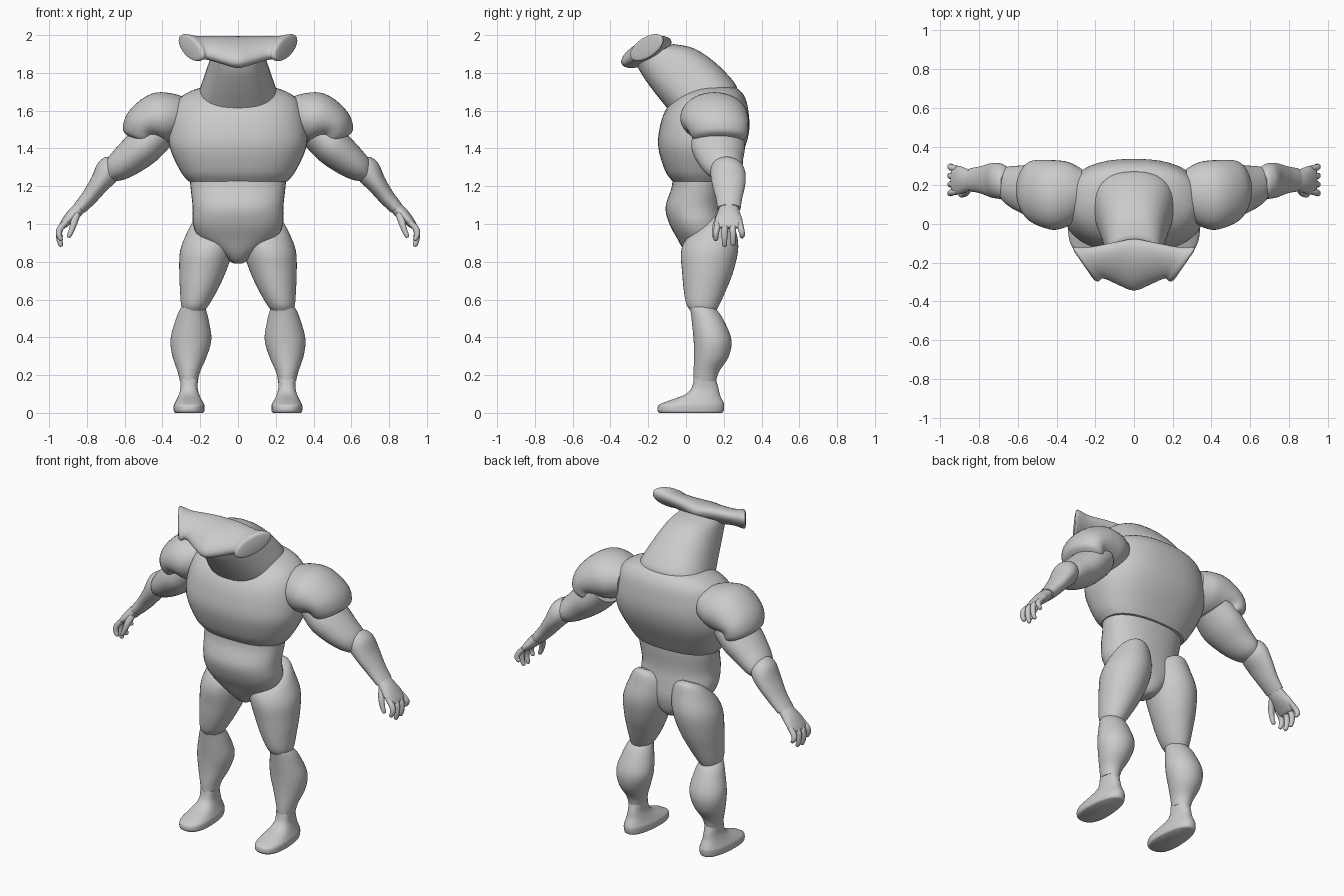
import bpy, bmesh, math
from mathutils import Vector, Matrix

X, Y, Z = Vector((1, 0, 0)), Vector((0, 1, 0)), Vector((0, 0, 1))


def spline(rings, steps):
    """Catmull-Rom interpolation through all ring parameters."""
    out = []
    last = len(rings) - 1
    for i in range(last):
        p0, p1, p2, p3 = (rings[min(max(j, 0), last)] for j in (i - 1, i, i + 1, i + 2))
        for s in range(steps):
            t = s / steps
            out.append([0.5 * (2 * b + (c - a) * t + (2 * a - 5 * b + 4 * c - d) * t * t
                               + (3 * b - a - 3 * c + d) * t ** 3)
                        for a, b, c, d in zip(p0, p1, p2, p3)])
    out.append(list(rings[-1]))
    return out


def loft(name, rings, u, v, axis, power=2.0, n=40, steps=5, taper=0.0, mirror=False):
    """Skin through rings (x, y, z, radius_u, radius_v, tilt, shear)."""
    rings = [tuple(r) + (0,) * (7 - len(r)) for r in rings]
    bm = bmesh.new()
    loops = []
    for x, y, z, a, b, tilt, shear in spline(rings, steps):
        rot = Matrix.Rotation(tilt, 3, axis)
        loop = []
        for k in range(n):
            t = 2 * math.pi * k / n
            c, s = math.cos(t), math.sin(t)
            c = math.copysign(abs(c) ** (2 / power), c)
            s = math.copysign(abs(s) ** (2 / power), s)
            off = rot @ (u * (a * c * (1 - taper * s)) + v * (b * s))
            off.x += shear * off.y
            loop.append(bm.verts.new(Vector((x, y, z)) + off))
        loops.append(loop)
    for l0, l1 in zip(loops, loops[1:]):
        for k in range(n):
            m = (k + 1) % n
            bm.faces.new((l0[k], l0[m], l1[m], l1[k]))
    bm.faces.new(loops[0])
    bm.faces.new(loops[-1])
    bmesh.ops.recalc_face_normals(bm, faces=bm.faces)
    mesh = bpy.data.meshes.new(name)
    bm.to_mesh(mesh)
    bm.free()
    mesh.shade_smooth()
    mesh.set_sharp_from_angle(angle=math.radians(45))
    ob = bpy.data.objects.new(name, mesh)
    bpy.context.collection.objects.link(ob)
    if mirror:
        ob.modifiers.new("mirror", 'MIRROR').use_mirror_merge = False
    return ob


def upright(name, rings, **kw):      # rings lie flat, tilted around x
    return loft(name, rings, X, Y, 'X', **kw)


def limb(name, rings, **kw):         # rings across the arm, tilted around y
    return loft(name, rings, Y, Z, 'Y', mirror=True, **kw)


# Torso
upright("chest", [
    (0, .075, 1.225, .262, .145), (0, .07, 1.28, .305, .18), (0, .082, 1.4, .36, .228),
    (0, .097, 1.5, .365, .238), (0, .11, 1.6, .345, .22), (0, .13, 1.67, .305, .182),
    (0, .15, 1.715, .22, .125), (0, .15, 1.73, .12, .07)], power=2.4)
upright("abdomen", [
    (0, .07, 1.3, .26, .14), (0, .065, 1.2, .252, .14), (0, .045, 1.09, .24, .153),
    (0, .06, 1.0, .238, .148), (0, .085, .92, .2, .13), (0, .1, .84, .09, .1),
    (0, .105, .80, .04, .065), (0, .105, .79, .015, .03)], power=2.25)

# Neck, leaning forward into the head
upright("neck", [
    (0, .1, 1.62, .195, .185, .4), (0, .09, 1.665, .212, .187, .44),
    (0, -.005, 1.775, .178, .18, .44), (0, -.095, 1.86, .148, .155, .46),
    (0, -.165, 1.9, .13, .11, .5)], power=2.4)

# Wide hammer-shaped head with slanted ends
half = [(.09, -.203, 1.922, .122, .052, .5, .05), (.19, -.2, 1.933, .092, .046, .55, .4),
        (.24, -.207, 1.934, .1, .052, .6, .69), (.256, -.21, 1.934, .096, .049, .6, .69),
        (.262, -.21, 1.934, .075, .036, .6, .69)]
left = [(-x, y, z, a, b, t, -s) for x, y, z, a, b, t, s in reversed(half)]
loft("head", left + [(0, -.21, 1.91, .145, .062, .45, 0)] + half, Y, Z, 'X')

# Legs
upright("thigh", [
    (.15, .16, 1.04, .05, .05, .4), (.145, .145, 1.01, .09, .10, .4),
    (.147, .125, .95, .124, .138, .3), (.167, .125, .86, .139, .153, .12),
    (.187, .115, .75, .124, .136), (.208, .1, .65, .099, .112),
    (.228, .09, .57, .073, .086), (.236, .095, .53, .05, .06)], mirror=True)
upright("calf", [
    (.212, .035, .61, .022, .022), (.222, .055, .59, .045, .045), (.238, .09, .55, .068, .068),
    (.243, .115, .49, .088, .085), (.249, .14, .39, .108, .1), (.256, .135, .3, .091, .092),
    (.26, .108, .22, .06, .068), (.26, .1, .17, .048, .06)], mirror=True)
upright("foot", [
    (.259, .1, .18, .046, .058), (.259, .1, .13, .045, .072), (.259, .085, .095, .054, .095),
    (.259, .052, .065, .068, .142), (.259, .03, .043, .079, .172), (.259, .025, .02, .08, .176),
    (.259, .025, .006, .078, .172), (.259, .025, 0, .072, .165)],
    power=2.4, taper=.14, mirror=True)

# Arms
limb("shoulder", [
    (.27, .165, 1.57, .12, .095, 0), (.34, .155, 1.566, .165, .125, .05),
    (.42, .15, 1.56, .18, .135, .3), (.505, .165, 1.52, .165, .105, .8),
    (.522, .175, 1.465, .145, .096, 1.15), (.515, .175, 1.44, .12, .075, 1.2)])
limb("upper_arm", [
    (.42, .17, 1.49, .13, .1, .72), (.5, .17, 1.41, .142, .101, .72),
    (.58, .18, 1.342, .122, .09, .72), (.645, .197, 1.29, .1, .072, .75),
    (.68, .205, 1.258, .07, .045, .8)])
limb("forearm", [
    (.655, .215, 1.325, .055, .045, .8), (.668, .217, 1.308, .08, .06, .8),
    (.695, .222, 1.272, .092, .068, .82), (.737, .226, 1.21, .088, .053, .85),
    (.79, .228, 1.138, .07, .043, .88), (.84, .228, 1.082, .061, .036, .9)])

# Hands
limb("palm", [
    (.83, .228, 1.093, .05, .032, .9), (.865, .226, 1.058, .06, .034, .9),
    (.9, .226, 1.022, .073, .028, .95), (.93, .226, .988, .07, .019, 1.1),
    (.936, .226, .978, .06, .01, 1.2)], n=24)
for i, (y, spread, tip) in enumerate([(.168, -.01, .91), (.207, -.003, .88),
                                      (.246, .003, .885), (.285, .012, .925)]):
    limb(f"finger_{i + 1}", [
        (.91, y, 1.01, .016, .016, 1.0), (.942, y + spread / 2, .975, .017, .017, 1.2),
        (.948, y + spread, (tip + .975) / 2, .015, .015, 1.6),
        (.938, y + spread, tip + .008, .012, .012, 1.8),
        (.935, y + spread, tip, .005, .005, 1.8)], n=12, steps=3)
limb("thumb", [
    (.85, .19, 1.06, .02, .02, 1.0), (.866, .165, 1.015, .019, .019, 1.2),
    (.88, .153, .97, .015, .015, 1.3), (.895, .15, .935, .012, .012, 1.3),
    (.898, .15, .928, .005, .005, 1.3)], n=12, steps=3)
